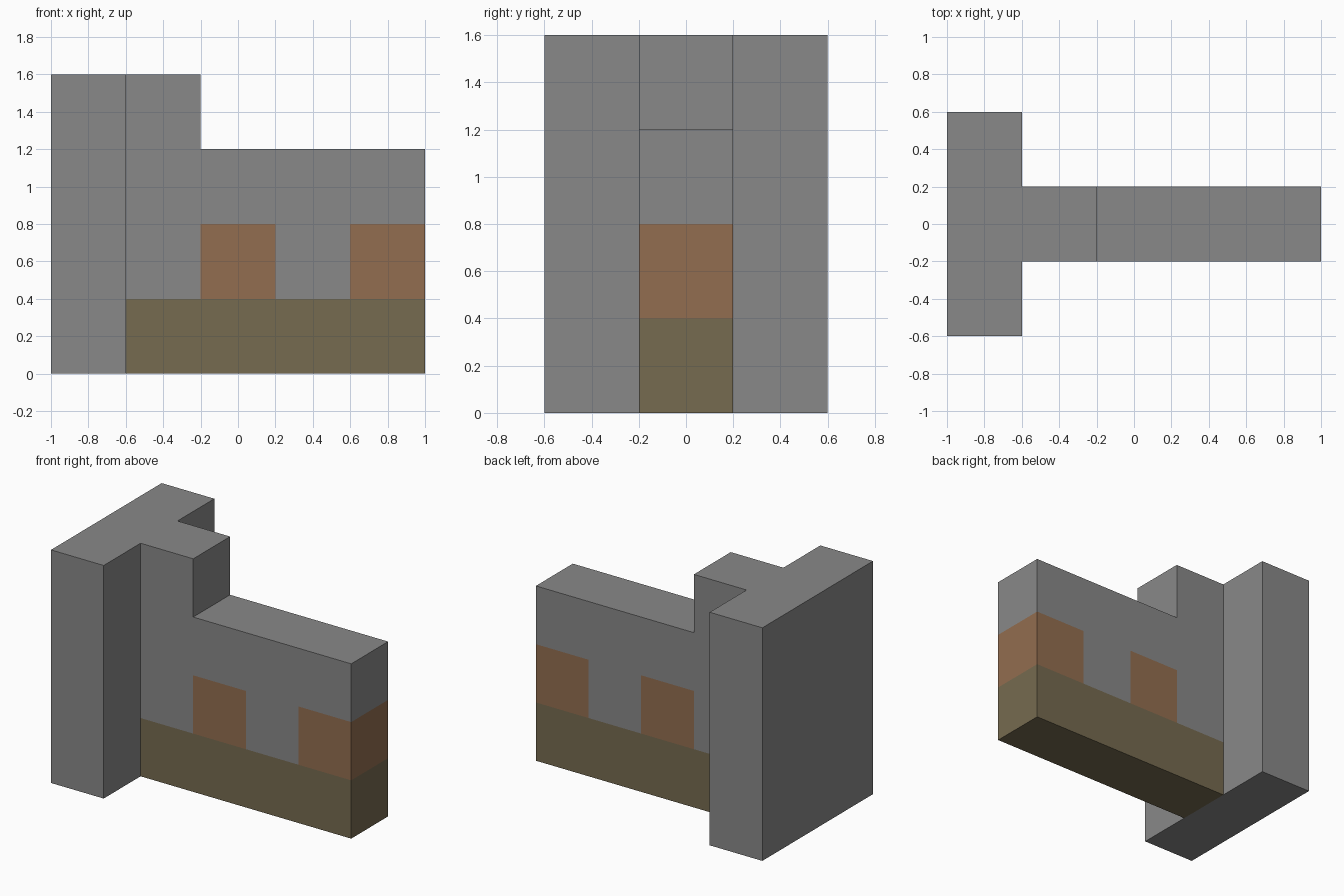
import bpy, bmesh
from mathutils import Vector

cube = bpy.data.objects.get("Cube")
if cube:
    bpy.data.objects.remove(cube, do_unlink=True)

U = 0.4  # block size


def material(name, rgb):
    m = bpy.data.materials.new(name)
    m.use_nodes = True
    colour = (*rgb, 1)
    m.diffuse_color = colour
    m.node_tree.nodes["Principled BSDF"].inputs["Base Color"].default_value = colour
    return m


stone = material("grey stone", (0.25, 0.25, 0.25))
brick = material("orange brown brick", (0.29, 0.155, 0.08))
soil = material("olive brown base", (0.18, 0.145, 0.08))


def extruded(name, outline, axis, start, depth, mats, cuts=(), rule=None):
    """Extrude a closed outline, cut it along planes and colour faces by rule."""
    bm = bmesh.new()
    place = (lambda a, b: (a, start, b)) if axis == "y" else (lambda a, b: (a, b, start))
    face = bm.faces.new([bm.verts.new(place(a, b)) for a, b in outline])
    out = bmesh.ops.extrude_face_region(bm, geom=[face])
    verts = [v for v in out["geom"] if isinstance(v, bmesh.types.BMVert)]
    shift = (0, depth, 0) if axis == "y" else (0, 0, depth)
    bmesh.ops.translate(bm, verts=verts, vec=shift)
    for co, normal in cuts:
        bmesh.ops.bisect_plane(bm, geom=bm.verts[:] + bm.edges[:] + bm.faces[:],
                               plane_co=co, plane_no=normal, dist=1e-5)
    bmesh.ops.recalc_face_normals(bm, faces=bm.faces[:])
    if rule:
        for f in bm.faces:
            f.material_index = rule(f.calc_center_median())
    mesh = bpy.data.meshes.new(name)
    bm.to_mesh(mesh)
    bm.free()
    for m in mats:
        mesh.materials.append(m)
    obj = bpy.data.objects.new(name, mesh)
    bpy.context.collection.objects.link(obj)
    return obj


# Tall cross slab at the end
extruded("end_pillar", [(-1, -0.6), (-0.6, -0.6), (-0.6, 0.6), (-1, 0.6)],
         "z", 0, 4 * U, [stone])


# Stepped wall: base course, row with two bricks, plain stone above
def wall_colour(c):
    if c.z < U:
        return 2
    in_brick = -0.2 < c.x < 0.2 or c.x > 0.6
    return 1 if c.z < 2 * U and in_brick else 0


cuts = [(Vector((0, 0, z)), (0, 0, 1)) for z in (U, 2 * U, 3 * U)]
cuts += [(Vector((x, 0, 0)), (1, 0, 0)) for x in (-0.2, 0.2, 0.6)]
extruded("stepped_wall", [(-0.6, 0), (1, 0), (1, 3 * U), (-0.2, 3 * U),
                          (-0.2, 4 * U), (-0.6, 4 * U)],
         "y", -U / 2, U, [stone, brick, soil], cuts, wall_colour)
